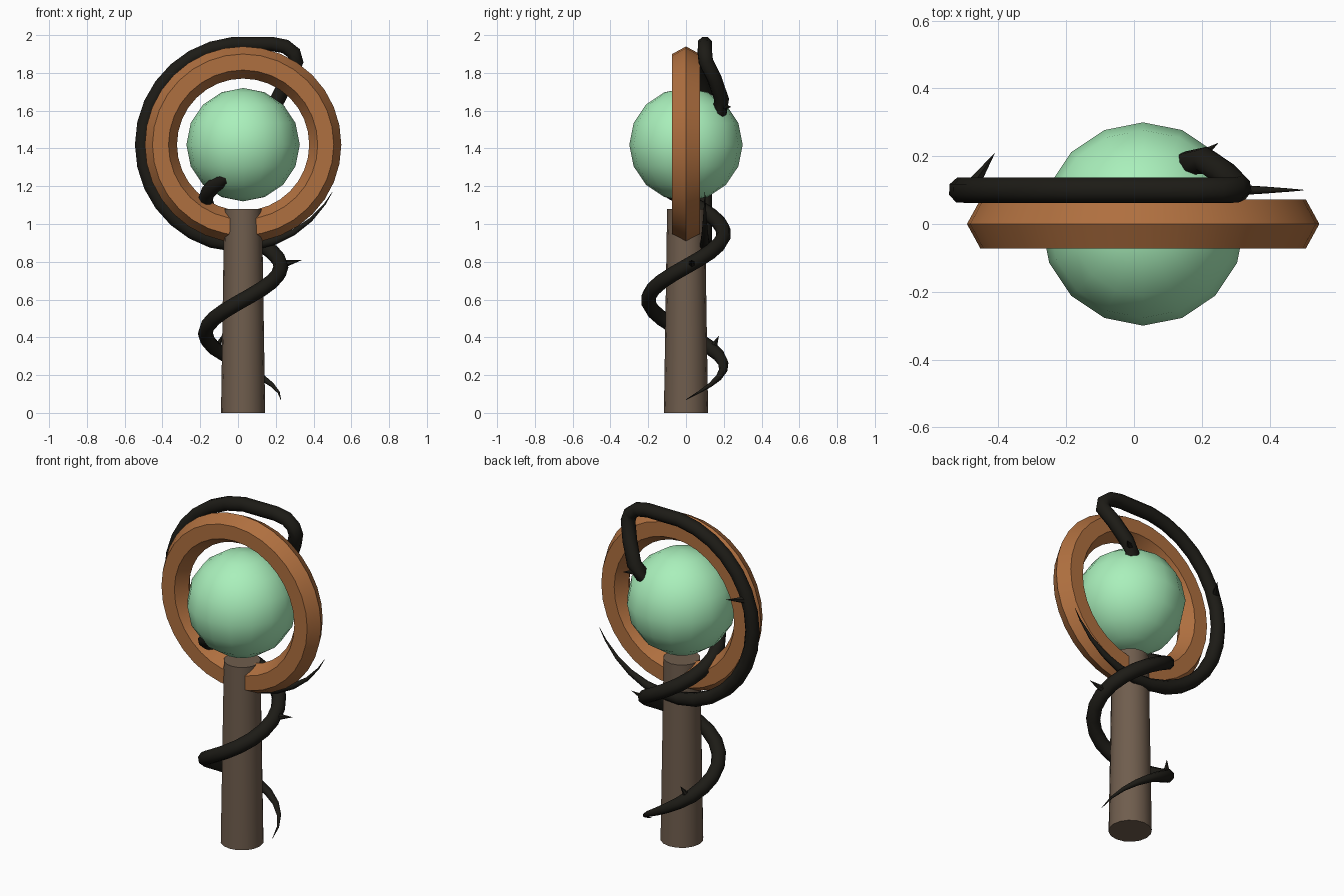
import bpy, bmesh, math
from mathutils import Vector

if "Cube" in bpy.data.objects:
    bpy.data.objects.remove(bpy.data.objects["Cube"])

CX, CZ = 0.027, 1.42          # staff axis and orb height


def paint(obj, name, color):
    mat = bpy.data.materials.get(name) or bpy.data.materials.new(name)
    mat.diffuse_color = (*color, 1)
    mat.use_nodes = True
    mat.node_tree.nodes["Principled BSDF"].inputs["Base Color"].default_value = mat.diffuse_color
    obj.data.materials.clear()
    obj.data.materials.append(mat)


def smooth(obj, angle):
    bpy.ops.object.select_all(action='DESELECT')
    obj.select_set(True)
    bpy.context.view_layer.objects.active = obj
    bpy.ops.object.shade_smooth_by_angle(angle=math.radians(angle))


# staff: slightly tapered shaft
bpy.ops.mesh.primitive_cone_add(vertices=16, radius1=0.117, radius2=0.1, depth=1.08,
                                location=(CX, 0, 0.54))
staff = bpy.context.object
staff.name = "staff"
paint(staff, "dark_wood", (0.16, 0.11, 0.075))
smooth(staff, 35)

# orb
bpy.ops.mesh.primitive_uv_sphere_add(segments=16, ring_count=8, radius=0.3,
                                     location=(CX, 0, CZ))
orb = bpy.context.object
orb.name = "orb"
paint(orb, "pale_green", (0.4, 0.87, 0.5))
smooth(orb, 60)

# ring: six-sided section swept around the orb
section = [(0.52, 0), (0.48, 0.073), (0.395, 0.073), (0.35, 0), (0.395, -0.073), (0.48, -0.073)]
SEG = 32
bm = bmesh.new()
loops = []
for i in range(SEG):
    a = math.tau * i / SEG
    loops.append([bm.verts.new((CX + r * math.cos(a), y, CZ + r * math.sin(a))) for r, y in section])
for i in range(SEG):
    p, q = loops[i], loops[(i + 1) % SEG]
    for j in range(6):
        k = (j + 1) % 6
        bm.faces.new((p[j], p[k], q[k], q[j]))
bmesh.ops.recalc_face_normals(bm, faces=bm.faces)
mesh = bpy.data.meshes.new("ring")
bm.to_mesh(mesh)
bm.free()
ring = bpy.data.objects.new("ring", mesh)
bpy.context.collection.objects.link(ring)
paint(ring, "warm_wood", (0.43, 0.16, 0.05))
smooth(ring, 25)

# vine: spiral up the staff, through the orb, over and round the ring
R = 0.04
path = []
for d in range(0, 761, 20):
    a = math.radians(d)
    path.append((CX + 0.2 * math.cos(a), 0.2 * math.sin(a), 0.07 + 0.176 * d / 90,
                 R * min(1, 0.03 + d / 150)))
for p in [(0.16, 0.18, 1.6), (0.21, 0.188, 1.66), (0.265, 0.15, 1.77), (0.308, 0.105, 1.86),
          (0.295, 0.1, 1.905), (0.25, 0.1, 1.94), (0.18, 0.1, 1.953)]:
    path.append((*p, R))
for d in range(84, 333, 12):
    a = math.radians(d)
    path.append((CX + 0.535 * math.cos(a), 0.1, CZ + 0.535 * math.sin(a),
                 R * max(0.03, min(1, (334 - d) / 80))))
path.append((0.5, 0.1, 1.17, 0.001))

curve = bpy.data.curves.new("vine", 'CURVE')
curve.dimensions = '3D'
curve.bevel_depth = 1
curve.bevel_resolution = 2
curve.use_fill_caps = True
spline = curve.splines.new('POLY')
spline.points.add(len(path) - 1)
for pt, (x, y, z, r) in zip(spline.points, path):
    pt.co = (x, y, z, 1)
    pt.radius = r
vine = bpy.data.objects.new("vine", curve)
bpy.context.collection.objects.link(vine)
bpy.ops.object.select_all(action='DESELECT')
vine.select_set(True)
bpy.context.view_layer.objects.active = vine
bpy.ops.object.convert(target='MESH')
vine = bpy.context.object
paint(vine, "black_vine", (0.012, 0.011, 0.008))
smooth(vine, 50)

# thorns: small cones from the vine outwards
thorns = [((-0.11, 0.14, 0.34), (-0.085, 0.175, 0.41)),
          ((0.225, 0.03, 0.785), (0.34, 0.03, 0.81)),
          ((-0.48, 0.11, 1.6), (-0.41, 0.21, 1.62)),
          ((0.18, 0.19, 1.62), (0.25, 0.24, 1.62))]
for i, (b, t) in enumerate(thorns):
    b, t = Vector(b), Vector(t)
    bpy.ops.mesh.primitive_cone_add(vertices=6, radius1=0.024, radius2=0, depth=(t - b).length,
                                    location=(b + t) / 2,
                                    rotation=(t - b).to_track_quat('Z', 'Y').to_euler())
    thorn = bpy.context.object
    thorn.name = f"thorn_{i + 1}"
    paint(thorn, "black_vine", (0.012, 0.011, 0.008))
